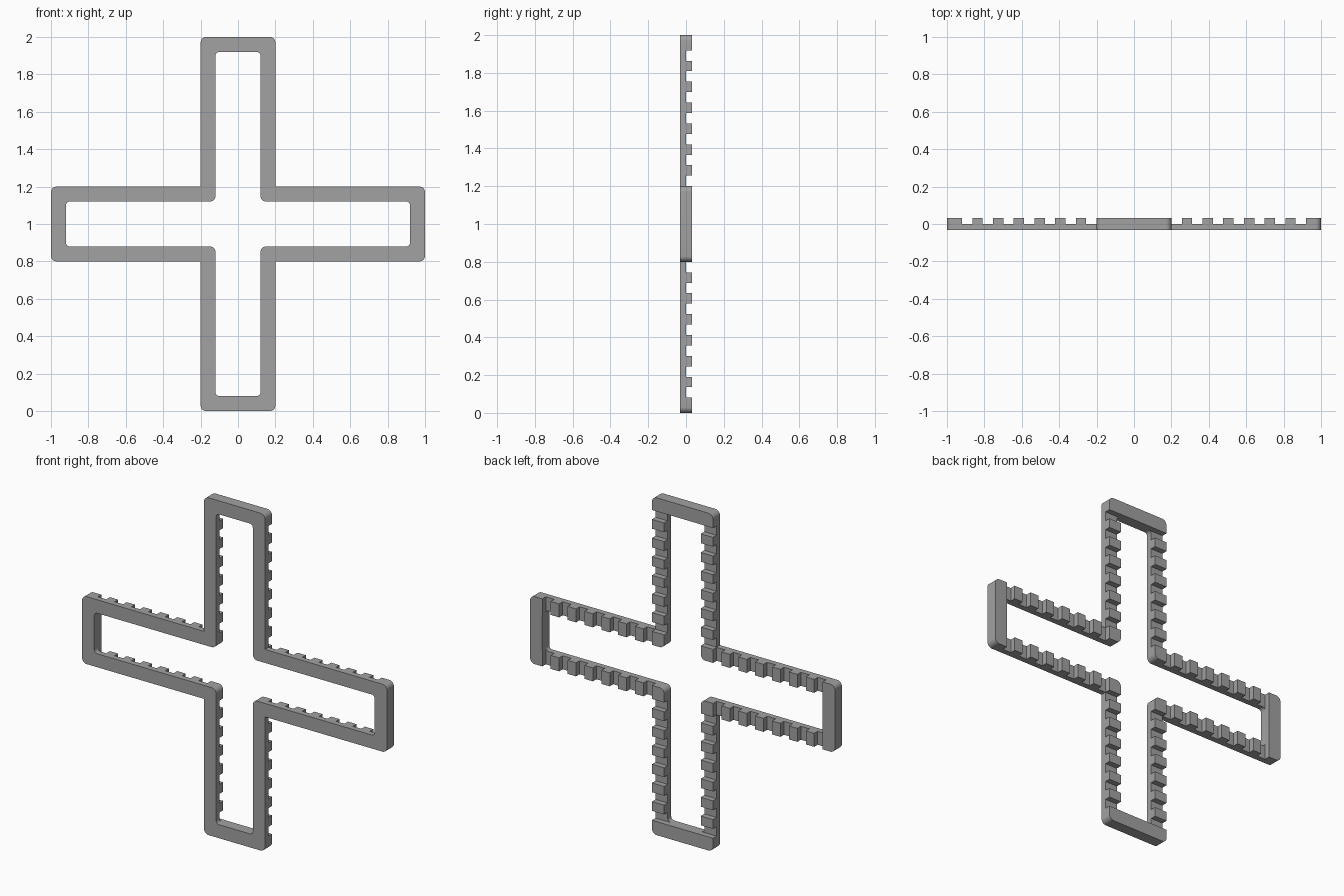
import bpy
import bmesh
from math import cos, sin, radians
from mathutils import Matrix, Vector

if "Cube" in bpy.data.objects:
    bpy.data.objects.remove(bpy.data.objects["Cube"])

HALF_DEPTH = 0.033
ARC_STEPS = 8
CENTRE_Z = 1.0

grey = bpy.data.materials.new("plain grey")
grey.use_nodes = True
colour = (0.36, 0.36, 0.36, 1)
grey.diffuse_color = colour
grey.node_tree.nodes["Principled BSDF"].inputs["Base Color"].default_value = colour


def arc(cx, cz, radius, start, end):
    angles = [radians(start + (end - start) * i / ARC_STEPS) for i in range(ARC_STEPS + 1)]
    return [(cx + radius * cos(a), cz + radius * sin(a)) for a in angles]


def cross_outline(width, reach, tip_radius, crook_radius):
    """Rounded cross: one quadrant, turned four times."""
    tip, side = reach - tip_radius, width - tip_radius
    crook = width + crook_radius
    points = arc(tip, side, tip_radius, 0, 90)
    points += arc(crook, crook, crook_radius, 270, 180)
    points += arc(side, tip, tip_radius, 0, 90)
    outline = []
    for _ in range(4):
        outline += points
        points = [(-z, x) for x, z in points]
    return outline


def new_object(name, bm):
    bmesh.ops.recalc_face_normals(bm, faces=bm.faces)
    mesh = bpy.data.meshes.new(name)
    bm.to_mesh(mesh)
    bm.free()
    mesh.materials.append(grey)
    obj = bpy.data.objects.new(name, mesh)
    bpy.context.collection.objects.link(obj)
    return obj


# Cross-shaped frame: a flat ring between two outlines, extruded backwards
bm = bmesh.new()
rings = [[bm.verts.new((x, -HALF_DEPTH, z + CENTRE_Z)) for x, z in outline]
         for outline in (cross_outline(0.2, 1.0, 0.03, 0),
                         cross_outline(0.12, 0.92, 0.02, 0.03))]
outer, inner = rings
for i in range(len(outer)):
    bm.faces.new((outer[i - 1], outer[i], inner[i], inner[i - 1]))
bmesh.ops.remove_doubles(bm, verts=bm.verts, dist=0.0001)
extruded = bmesh.ops.extrude_face_region(bm, geom=bm.faces[:])["geom"]
bmesh.ops.translate(bm, vec=(0, 2 * HALF_DEPTH, 0),
                    verts=[v for v in extruded if isinstance(v, bmesh.types.BMVert)])
frame = new_object("cross_frame", bm)

# Seven notches across the back of each arm
bm = bmesh.new()
step = (0.9195 - 0.2005) / 13
for quarter in range(4):
    turn = Matrix.Translation((0, 0, CENTRE_Z)) @ Matrix.Rotation(radians(90 * quarter), 4, "Y")
    for i in range(7):
        place = Matrix.Translation((0.2005 + (2 * i + 0.5) * step, HALF_DEPTH, 0))
        size = Matrix.Diagonal(Vector((step, 2 * HALF_DEPTH, 0.43, 1)))
        bmesh.ops.create_cube(bm, size=1, matrix=turn @ place @ size)
cutter = new_object("notch_cutter", bm)
cutter.hide_render = True

notches = frame.modifiers.new("notches", "BOOLEAN")
notches.operation = "DIFFERENCE"
notches.solver = "EXACT"
notches.use_self = True
notches.object = cutter

bpy.ops.object.select_all(action="DESELECT")
frame.select_set(True)
bpy.context.view_layer.objects.active = frame
bpy.ops.object.modifier_apply(modifier=notches.name)
bpy.data.objects.remove(cutter)
bpy.ops.object.shade_smooth_by_angle(angle=radians(30))
